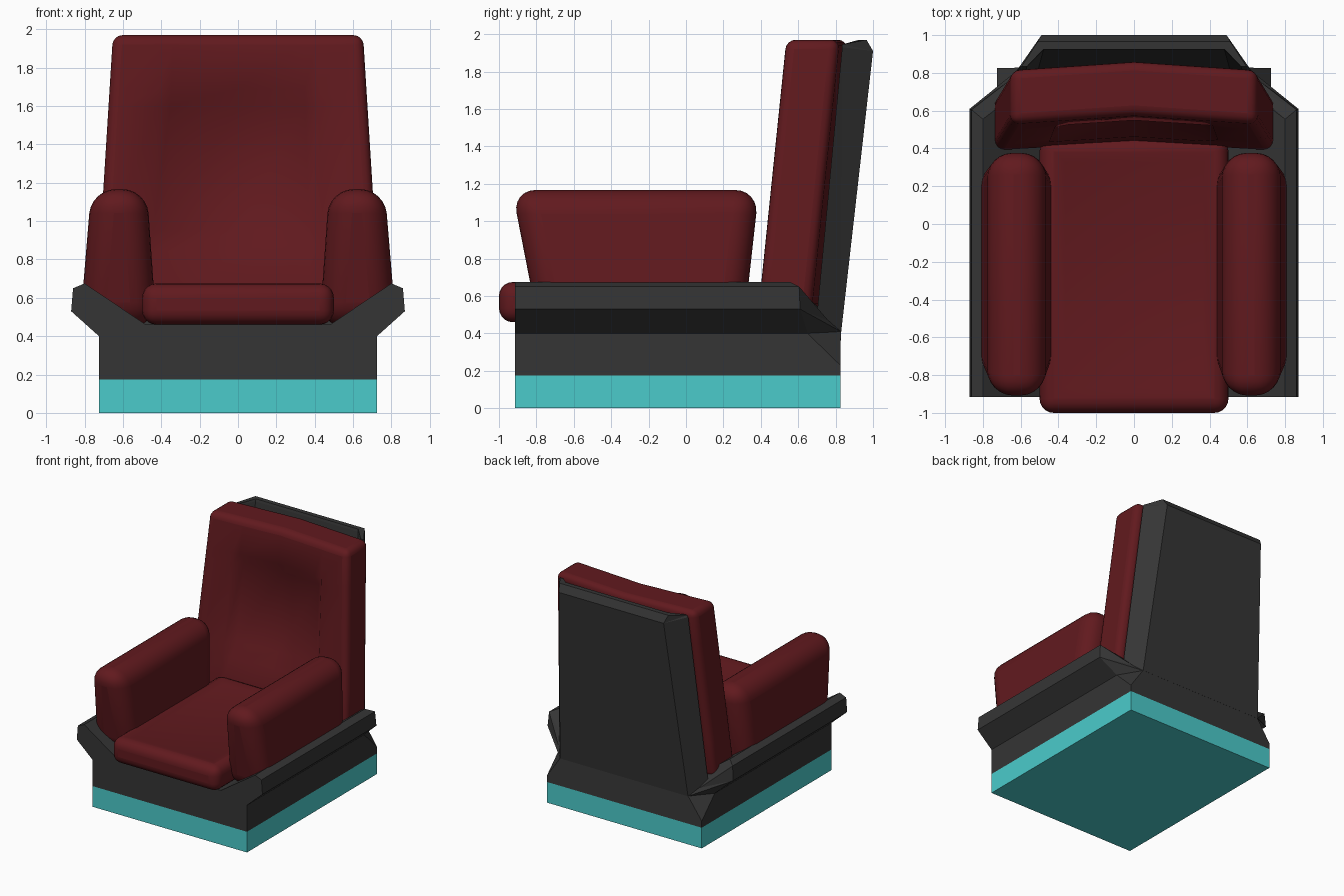
import bpy, bmesh
from math import radians

if "Cube" in bpy.data.objects:
    bpy.data.objects.remove(bpy.data.objects["Cube"])


def material(name, rgb):
    m = bpy.data.materials.new(name)
    m.diffuse_color = (*rgb, 1)
    m.use_nodes = True
    m.node_tree.nodes["Principled BSDF"].inputs["Base Color"].default_value = m.diffuse_color
    return m


RED = material("red_padding", (0.12, 0.010, 0.013))
DARK = material("dark_shell", (0.035, 0.035, 0.035))
TEAL = material("teal_base", (0.07, 0.60, 0.60))


def finish(name, bm, mat, bevel=0, segments=5, limit=50):
    bmesh.ops.recalc_face_normals(bm, faces=bm.faces)
    me = bpy.data.meshes.new(name)
    bm.to_mesh(me)
    bm.free()
    ob = bpy.data.objects.new(name, me)
    bpy.context.collection.objects.link(ob)
    me.materials.append(mat)
    if bevel:
        mod = ob.modifiers.new("round", "BEVEL")
        mod.width, mod.segments = bevel, segments
        mod.limit_method, mod.angle_limit = "ANGLE", radians(limit)
        bpy.context.view_layer.objects.active = ob
        ob.select_set(True)
        bpy.ops.object.shade_smooth_by_angle(angle=radians(50))
        ob.select_set(False)
    return ob


def hexa(bottom, top):
    """Tapered box; each end is (x0, x1, y0, y1, z)."""
    bm = bmesh.new()
    rings = []
    for x0, x1, y0, y1, z in (bottom, top):
        rings.append([bm.verts.new((x, y, z)) for x, y in ((x0, y0), (x1, y0), (x1, y1), (x0, y1))])
    a, b = rings
    bm.faces.new(a)
    bm.faces.new(b)
    for i in range(4):
        j = (i + 1) % 4
        bm.faces.new((a[i], a[j], b[j], b[i]))
    return bm


def mirrored_loft(sections):
    """Loft half sections, mirrored in x, with closed ends."""
    bm = bmesh.new()
    rings = []
    for half in sections:
        full = half + [(-x, y, z) for x, y, z in reversed(half)]
        rings.append([bm.verts.new(p) for p in full])
    n = len(rings[0])
    for a, b in zip(rings, rings[1:]):
        for i in range(n):
            j = (i + 1) % n
            # split along the diagonal that keeps the corner folds
            if i >= n // 2:
                tris = ((a[i], a[j], b[i]), (a[j], b[j], b[i]))
            else:
                tris = ((a[i], a[j], b[j]), (a[i], b[j], b[i]))
            for t in tris:
                bm.faces.new(t)
    bm.faces.new(rings[0])
    bm.faces.new(rings[-1])
    bmesh.ops.dissolve_limit(bm, angle_limit=radians(0.5), verts=bm.verts, edges=bm.edges)
    return bm


# plinth
finish("plinth", hexa((-.725, .725, -.915, .825, 0), (-.725, .725, -.915, .825, .175)), TEAL)

# seat tub with flared side rails and mitred rear corners
rail = [(.725, .175), (.725, .40), (.87, .53), (.86, .65), (.80, .675), (.48, .46)]
front = [(x, -.915, z) for x, z in rail]
mitre = [(x, y, z) for (x, z), y in zip(rail, (.65, .65, .61, .605, .555, .60))]
rear = [(.725, .825, .175), (.725, .825, .23), (.60, .828, .41),
        (.66, .76, .47), (.60, .74, .49), (.48, .80, .46)]
finish("seat_tub", mirrored_loft([front, mitre, rear]), DARK)

# back shell with forward wings
finish("back_shell", mirrored_loft([
    [(.60, .83, .41), (.70, .70, .50), (.62, .70, .50), (.52, .77, .44)],
    [(.49, 1.0, 1.91), (.605, .835, 1.93), (.565, .835, 1.93), (.48, .92, 1.95)],
    [(.51, .965, 1.97), (.595, .835, 1.945), (.565, .835, 1.945), (.48, .925, 1.97)],
]), DARK)

# seat cushion with shallow dip
bm = hexa((-.50, .50, -1.0, .46, .46), (-.50, .50, -1.0, .46, .675))
bm.normal_update()
top = max(bm.faces, key=lambda f: f.calc_center_median().z)
bmesh.ops.inset_region(bm, faces=[top], thickness=.12)
bmesh.ops.inset_region(bm, faces=[top], thickness=.07, depth=-.015)
finish("seat_cushion", bm, RED, .075)

# armrests
for side, s in (("right", 1), ("left", -1)):
    xs = [sorted((s * a, s * b)) for a, b in ((.425, .825), (.475, .765))]
    bm = hexa((*xs[0], -.79, .31, .45), (*xs[1], -.93, .39, 1.167))
    finish(side + "_armrest", bm, RED, .128, 6)

# back cushion: shallow V plan, sunken centre panel
US = (-1, -.62, -.52, 0, .52, .62, 1)
ZS = (.53, .84, .95, 1.60, 1.69, 1.97)


def cushion_point(u, z, back):
    t = (z - .53) / 1.44
    y = .385 + .148 * t + .045 * (1 - abs(u))
    if back:
        y += .285
    elif abs(u) < .6 and .9 < z < 1.65:
        y += .065
    return (u * (.742 - .09 * t), y, z)


bm = bmesh.new()
grid = [[[bm.verts.new(cushion_point(u, z, back)) for u in US] for z in ZS] for back in (0, 1)]
nz, nu = len(ZS), len(US)
for g in grid:
    for r in range(nz - 1):
        for c in range(nu - 1):
            bm.faces.new((g[r][c], g[r][c + 1], g[r + 1][c + 1], g[r + 1][c]))
rim = ([(0, c) for c in range(nu)] + [(r, nu - 1) for r in range(1, nz)]
       + [(nz - 1, c) for c in range(nu - 2, -1, -1)] + [(r, 0) for r in range(nz - 2, 0, -1)])
f, b = grid
for (r0, c0), (r1, c1) in zip(rim, rim[1:] + rim[:1]):
    bm.faces.new((f[r0][c0], f[r1][c1], b[r1][c1], b[r0][c0]))
finish("back_cushion", bm, RED, .05, 4, 60)
